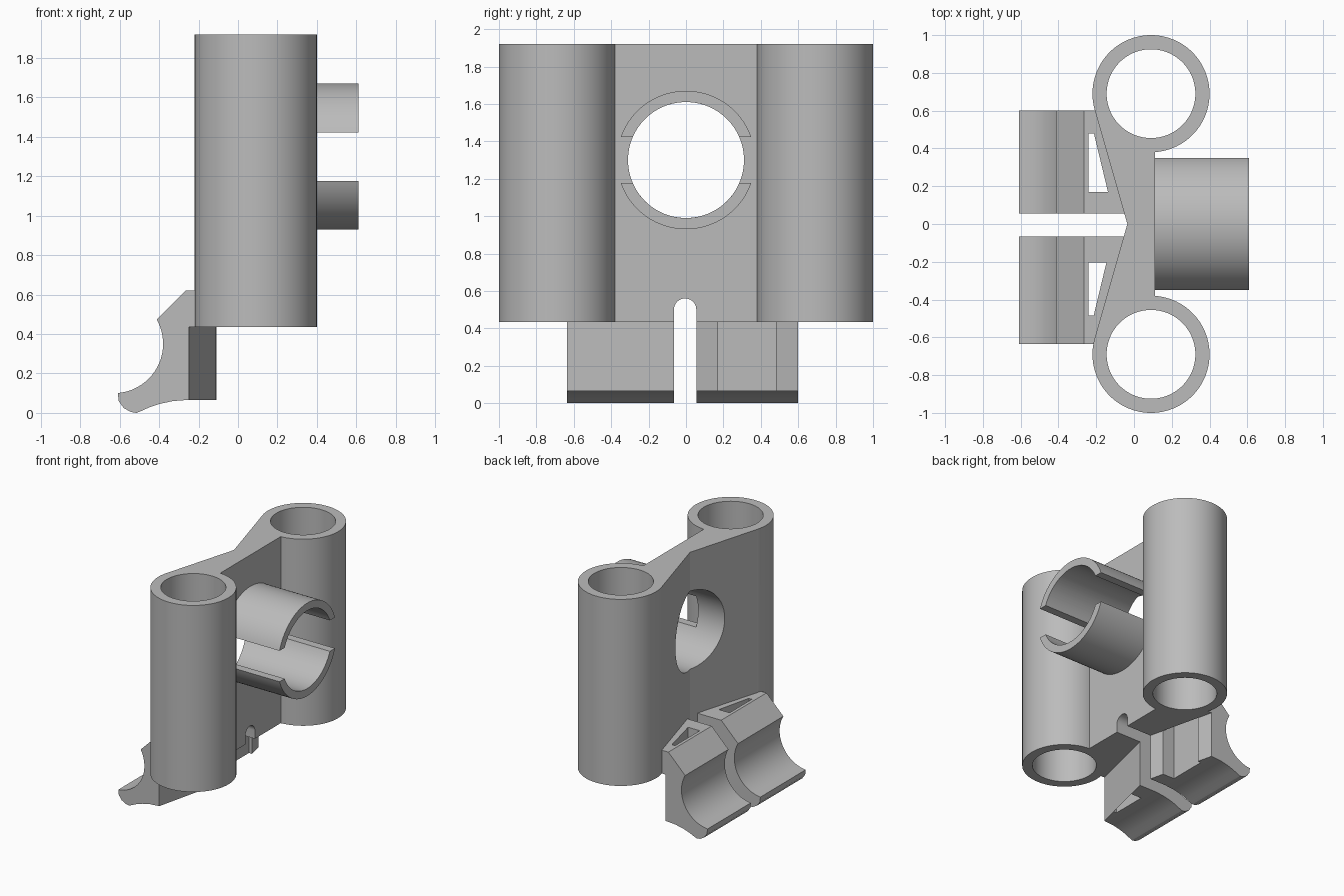
import bpy, bmesh
from math import radians, cos, sin, asin, degrees

if "Cube" in bpy.data.objects:
    bpy.data.objects.remove(bpy.data.objects["Cube"], do_unlink=True)

grey = bpy.data.materials.new("plain grey")
grey.use_nodes = True
colour = (0.5, 0.5, 0.5, 1)
grey.diffuse_color = colour
grey.node_tree.nodes["Principled BSDF"].inputs["Base Color"].default_value = colour


def arc(cx, cy, r, start, end, n):
    """Points on an arc, angles in degrees."""
    steps = [radians(start + (end - start) * i / n) for i in range(n + 1)]
    return [(cx + r * cos(a), cy + r * sin(a)) for a in steps]


def prism(name, outline, axis, low, high):
    """Extrude a flat outline along one axis."""
    place = {"x": lambda a, b, t: (t, a, b),
             "y": lambda a, b, t: (a, t, b),
             "z": lambda a, b, t: (a, b, t)}[axis]
    bm = bmesh.new()
    base = [bm.verts.new(place(a, b, low)) for a, b in outline]
    top = [bm.verts.new(place(a, b, high)) for a, b in outline]
    bm.faces.new(base)
    bm.faces.new(top)
    n = len(outline)
    for i in range(n):
        j = (i + 1) % n
        bm.faces.new((base[i], base[j], top[j], top[i]))
    bmesh.ops.recalc_face_normals(bm, faces=bm.faces)
    mesh = bpy.data.meshes.new(name)
    bm.to_mesh(mesh)
    bm.free()
    mesh.materials.append(grey)
    obj = bpy.data.objects.new(name, mesh)
    bpy.context.collection.objects.link(obj)
    return obj


def rod(name, cx, cy, r, axis, low, high):
    return prism(name, arc(cx, cy, r, 0, 360, 96)[:-1], axis, low, high)


def combine(target, other, operation):
    """Apply a boolean and discard the helper."""
    mod = target.modifiers.new(operation, "BOOLEAN")
    mod.operation = operation
    mod.solver = "EXACT"
    mod.object = other
    bpy.context.view_layer.objects.active = target
    bpy.ops.object.modifier_apply(modifier=mod.name)
    bpy.data.objects.remove(other, do_unlink=True)


BOTTOM, TOP = 0.435, 1.92
TUBE_X, TUBE_Y, TUBE_R, BORE_R = 0.09, 0.69, 0.31, 0.235
HOLE_Z, HOLE_R, RING_R, GAP = 1.30, 0.31, 0.37, 0.123

# Web between the tubes, with a shallow V on its back
body = prism("bracket_body",
             [(0.11, -0.42), (0.11, 0.42), (TUBE_X, TUBE_Y), (-0.208, 0.605),
              (-0.035, 0), (-0.208, -0.605), (TUBE_X, -TUBE_Y)], "z", BOTTOM, TOP)

# Round-topped slot at the bottom of the web
slot = [(0.055, 0.2)] + arc(-0.005, 0.50, 0.06, 0, 180, 20) + [(-0.065, 0.2)]
combine(body, prism("slot_cutter", slot, "x", -0.3, 0.3), "DIFFERENCE")

# Outer walls of the two tubes
for side in (1, -1):
    combine(body, rod("tube", TUBE_X, side * TUBE_Y, TUBE_R, "z", BOTTOM, TOP), "UNION")

# Upper and lower jaws of the split collar
outer = degrees(asin(GAP / RING_R))
inner = degrees(asin(GAP / HOLE_R))
for turn in (0, 180):
    jaw = (arc(0, HOLE_Z, RING_R, turn + outer, turn + 180 - outer, 48)
           + arc(0, HOLE_Z, HOLE_R, turn + 180 - inner, turn + inner, 48))
    combine(body, prism("collar_jaw", jaw, "x", 0.05, 0.61), "UNION")

# Hook clips: curved side profile, slanted back below the web, open pocket
profile = ([(0, 0.62), (-0.265, 0.62)]
           + arc(-0.63, 0.35, 0.25, 29.6, -85.4, 32)
           + [(-0.605, 0.06), (-0.58, 0.025), (-0.545, 0.005), (-0.515, 0.0),
              (-0.49, 0.01), (-0.45, 0.028), (-0.4, 0.045), (-0.33, 0.06),
              (-0.25, 0.066), (0, 0.066)])


def slant(y):
    return -0.097 - 0.24 * abs(y)


for near, far, pocket_near, pocket_far in ((0.055, 0.60, 0.17, 0.48),
                                           (-0.065, -0.635, -0.205, -0.485)):
    clip = prism("hook_clip", profile, "y", min(near, far), max(near, far))
    end = far * 1.2
    back = [(slant(0), 0), (0.2, 0), (0.2, end), (slant(end), end)]
    combine(clip, prism("back_cutter", back, "z", -0.1, BOTTOM), "DIFFERENCE")
    pocket = [(-0.24, pocket_near), (slant(pocket_near), pocket_near),
              (slant(pocket_far), pocket_far), (-0.24, pocket_far)]
    combine(clip, prism("pocket_cutter", pocket, "z", -0.2, 0.9), "DIFFERENCE")
    combine(body, clip, "UNION")

# Bores through the tubes and the collar hole through the web
for side in (1, -1):
    combine(body, rod("bore_cutter", TUBE_X, side * TUBE_Y, BORE_R, "z", 0.2, 2.1), "DIFFERENCE")
combine(body, rod("hole_cutter", 0, HOLE_Z, HOLE_R, "x", -0.5, 0.8), "DIFFERENCE")

# Smooth curves, crisp edges
bpy.ops.object.select_all(action="DESELECT")
body.select_set(True)
bpy.context.view_layer.objects.active = body
bpy.ops.object.shade_smooth_by_angle(angle=radians(25))
